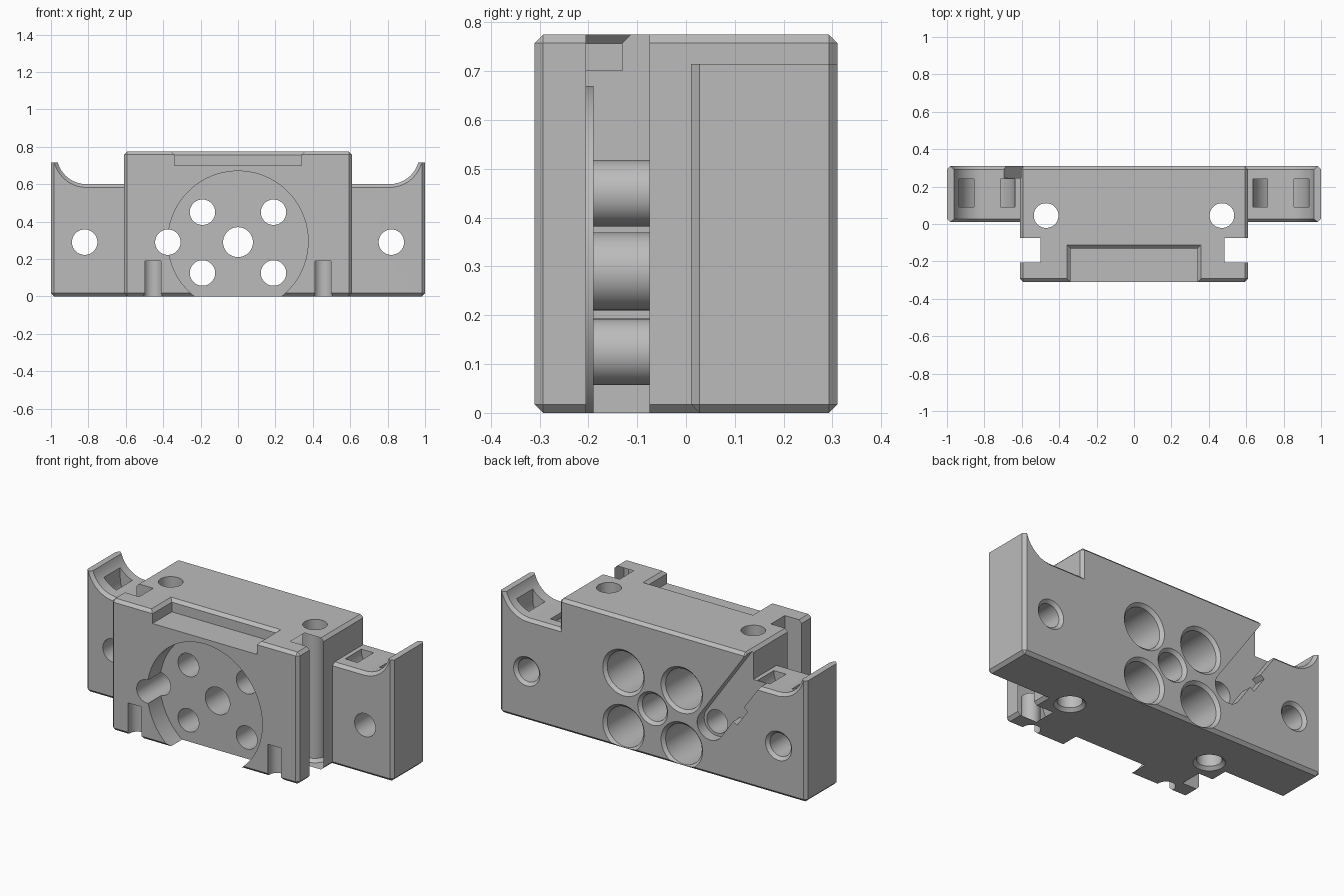
import bpy, bmesh
from math import sin, cos, pi, radians
from mathutils import Matrix

cube = bpy.data.objects.get("Cube")
if cube:
    bpy.data.objects.remove(cube, do_unlink=True)

CH = 0.0175          # chamfer used on all outer edges
BACK, FRONT = 0.31, -0.31
cutters = []


def finish(bm, name, cutter=True):
    bmesh.ops.recalc_face_normals(bm, faces=bm.faces)
    mesh = bpy.data.meshes.new(name)
    bm.to_mesh(mesh)
    bm.free()
    ob = bpy.data.objects.new(name, mesh)
    bpy.context.collection.objects.link(ob)
    if cutter:
        ob.hide_render = True
        cutters.append(ob)
    return ob


def box_bm(x0, x1, y0, y1, z0, z1):
    bm = bmesh.new()
    bmesh.ops.create_cube(bm, size=1)
    for v in bm.verts:
        v.co.x = x1 if v.co.x > 0 else x0
        v.co.y = y1 if v.co.y > 0 else y0
        v.co.z = z1 if v.co.z > 0 else z0
    return bm


def prism_bm(outline, y0, y1):
    """Extrude an outline in x, z from y0 to y1."""
    bm = bmesh.new()
    face = bm.faces.new([bm.verts.new((x, y0, z)) for x, z in outline])
    new = bmesh.ops.extrude_face_region(bm, geom=[face])["geom"]
    for v in new:
        if isinstance(v, bmesh.types.BMVert):
            v.co.y = y1
    bmesh.ops.recalc_face_normals(bm, faces=bm.faces)
    return bm


def lathe(name, rings, x, other, axis="Y", n=48):
    """Turned cutter: rings of (position along axis, radius)."""
    bm = bmesh.new()
    loops = []
    for p, r in rings:
        loop = []
        for i in range(n):
            a, b = r * cos(2 * pi * i / n), r * sin(2 * pi * i / n)
            co = (x + a, p, other + b) if axis == "Y" else (x + a, other + b, p)
            loop.append(bm.verts.new(co))
        loops.append(loop)
    for lo, hi in zip(loops, loops[1:]):
        for i in range(n):
            j = (i + 1) % n
            bm.faces.new((lo[i], lo[j], hi[j], hi[i]))
    bm.faces.new(loops[0])
    bm.faces.new(loops[-1])
    return finish(bm, name)


def arc(cx, cz, r, a0, a1, n):
    return [(cx + r * cos(radians(a0 + (a1 - a0) * i / n)),
             cz + r * sin(radians(a0 + (a1 - a0) * i / n))) for i in range(n + 1)]


# central block
bm = box_bm(-0.61, 0.61, FRONT, BACK, 0, 0.775)
bmesh.ops.bevel(bm, geom=list(bm.edges), offset=CH, segments=1, affect="EDGES")
block = finish(bm, "carriage_block", cutter=False)

# back plate with a curved cradle on each wing
half = [(1, 0), (1, 0.715)] + arc(0.81, 0.76, 0.16, -16.3, -90, 14)
outline = half + [(-x, z) for x, z in reversed(half)]
bm = prism_bm(outline, 0.01, BACK)
edges = []
for e in bm.edges:
    a, b = (v.co for v in e.verts)
    rim = abs(a.y - b.y) < 0.001
    tip = min(a.z, b.z) > 0.71
    if (rim and not tip) or max(a.z, b.z) < 0.01:
        edges.append(e)
bmesh.ops.bevel(bm, geom=edges, offset=CH, segments=1, affect="EDGES",
                clamp_overlap=False)
plate = finish(bm, "wing_plate", cutter=False)

# round pocket in the front face
lathe("front_pocket", [(-0.4, 0.375), (-0.19, 0.375)], 0, 0.295, n=96)

# recess along the top front edge, with a chamfered rim
finish(box_bm(-0.34, 0.34, -0.4, -0.13, 0.70, 0.9), "top_recess")
bm = box_bm(-0.34, 0.34, -0.4, -0.13, 0.757, 0.8)
for v in bm.verts:
    if v.co.z > 0.79:
        v.co.x *= 0.383 / 0.34
        if v.co.y > -0.2:
            v.co.y += 0.043
finish(bm, "top_recess_chamfer")


def through_hole(name, x, z, r):
    lathe(name, [(-0.4, r), (BACK - CH, r), (BACK + 0.02, r + CH + 0.02)], x, z)


through_hole("centre_hole", 0, 0.29, 0.08)
through_hole("cable_hole", -0.375, 0.29, 0.068)

for s, side in ((1, "left"), (-1, "right")):
    # bolt holes, counterbored from the back
    for z, level in ((0.45, "upper"), (0.125, "lower")):
        lathe(f"{level}_{side}_bolt_hole",
              [(-0.4, 0.068), (-0.04, 0.068), (-0.04, 0.118),
               (BACK - CH, 0.118), (BACK + 0.02, 0.155)], s * 0.19, z)
    through_hole(f"{side}_wing_hole", s * 0.82, 0.29, 0.068)
    # vertical holes, countersunk underneath
    lathe(f"{side}_vertical_hole",
          [(-0.02, 0.105), (CH, 0.066), (0.9, 0.066)], s * 0.47, 0.045, axis="Z")
    # vertical pin grooves in the front face
    lathe(f"{side}_pin_groove", [(-0.1, 0.05), (0.19, 0.05)],
          s * 0.455, -0.285, axis="Z", n=32)
    # side slots over the full height
    inner = 0.485 if s > 0 else 0.5
    x0, x1 = sorted((s * inner, s * 0.7))
    finish(box_bm(x0, x1, -0.205, -0.075, -0.1, 0.9), f"{side}_side_slot")
    # looped strap tunnel under the cradle
    loop = ([(0.635, 0.8)] + arc(0.785, 0.6, 0.15, 180, 360, 20) + [(0.935, 0.8), (0.855, 0.8)]
            + arc(0.785, 0.6, 0.07, 360, 180, 20) + [(0.715, 0.8)])
    finish(prism_bm([(s * x, z) for x, z in loop], 0.09, 0.24), f"{side}_strap_tunnel")

# slanted cable channel in the back, with a small side catch
lathe("channel_end", [(0.245, 0.085), (0.4, 0.085)], -0.375, 0.29)
turn = Matrix.Translation((-0.375, 0, 0.29)) @ Matrix.Rotation(-radians(35), 4, "Y")
for name, x0, x1, z0, z1 in (("cable_channel", -0.085, 0.085, 0, 0.75),
                             ("channel_catch", -0.115, 0, 0.14, 0.26)):
    bm = box_bm(x0, x1, 0.245, 0.4, z0, z1)
    bm.transform(turn)
    finish(bm, name)


# join the solids and take out every cutter
def boolean(tool, operation):
    mod = block.modifiers.new(tool.name, "BOOLEAN")
    mod.operation = operation
    mod.solver = "EXACT"
    mod.object = tool


boolean(plate, "UNION")
for tool in cutters:
    boolean(tool, "DIFFERENCE")
graph = bpy.context.evaluated_depsgraph_get()
mesh = bpy.data.meshes.new_from_object(block.evaluated_get(graph))
block.modifiers.clear()
block.data = mesh
for tool in cutters + [plate]:
    bpy.data.objects.remove(tool, do_unlink=True)

# plain grey plastic
COLOUR = (0.5, 0.5, 0.5, 1)
mat = bpy.data.materials.new("light_grey")
mat.use_nodes = True
mat.diffuse_color = COLOUR
mat.node_tree.nodes["Principled BSDF"].inputs["Base Color"].default_value = COLOUR
mesh.materials.clear()
mesh.materials.append(mat)

for ob in bpy.context.selected_objects:
    ob.select_set(False)
block.select_set(True)
bpy.context.view_layer.objects.active = block
bpy.ops.object.shade_smooth_by_angle(angle=radians(25))
